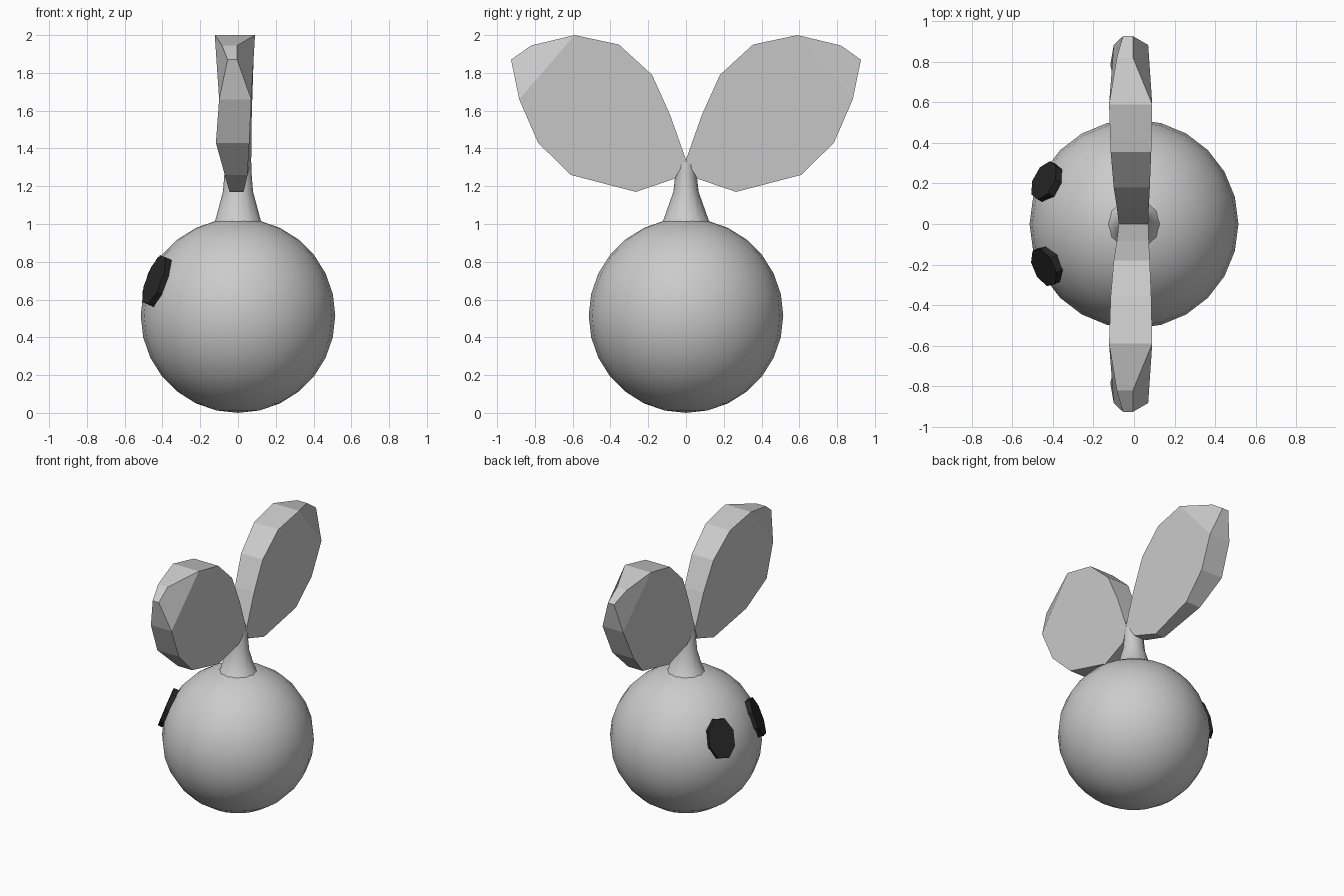
import bpy, bmesh
from math import sin, cos, pi
from mathutils import Vector

if "Cube" in bpy.data.objects:
    bpy.data.objects.remove(bpy.data.objects["Cube"])


def make_object(name, verts, faces, mat=None, smooth=False):
    mesh = bpy.data.meshes.new(name)
    mesh.from_pydata(verts, [], faces)
    bm = bmesh.new()
    bm.from_mesh(mesh)
    bmesh.ops.recalc_face_normals(bm, faces=bm.faces)
    for f in bm.faces:
        f.smooth = smooth and len(f.verts) == 4
    bm.to_mesh(mesh)
    bm.free()
    ob = bpy.data.objects.new(name, mesh)
    bpy.context.collection.objects.link(ob)
    if mat:
        mesh.materials.append(mat)
    return ob


def bridge(rings):
    """Join equal rings of points into side quads plus two end caps."""
    n = len(rings[0])
    verts = [p for r in rings for p in r]
    faces = [(k * n + i, k * n + (i + 1) % n, (k + 1) * n + (i + 1) % n, (k + 1) * n + i)
             for k in range(len(rings) - 1) for i in range(n)]
    faces += [tuple(range(n)), tuple(range(len(verts) - n, len(verts)))]
    return verts, faces


dark = bpy.data.materials.new("dark")
dark.diffuse_color = (0.02, 0.02, 0.02, 1)
dark.use_nodes = True
dark.node_tree.nodes["Principled BSDF"].inputs["Base Color"].default_value = dark.diffuse_color

# Round body
center = Vector((0, 0, 0.515))
bpy.ops.mesh.primitive_uv_sphere_add(segments=24, ring_count=14, radius=0.515, location=center)
bpy.context.object.name = "body"
bpy.ops.object.shade_smooth()

# Stem: flared at the body, flattened towards the top (z, x radius, y radius)
sections = [(0.96, 0.18, 0.18), (1.02, 0.12, 0.12), (1.17, 0.08, 0.067),
            (1.25, 0.073, 0.058), (1.33, 0.07, 0.05)]
rings = [[(rx * cos(2 * pi * i / 12), ry * sin(2 * pi * i / 12), z) for i in range(12)]
         for z, rx, ry in sections]
make_object("stem", *bridge(rings), smooth=True)

# Leaf outline: y, z, back x, front x
outline = [(0, 1.34, -.075, .07), (.085, 1.58, -.085, .073), (.18, 1.79, -.10, .078),
           (.355, 1.95, -.115, .085), (.59, 2.0, -.123, .09), (.82, 1.945, -.085, -.005),
           (.926, 1.87, -.055, -.005), (.883, 1.66, -.10, .07), (.783, 1.43, -.117, .06),
           (.61, 1.26, -.07, .05), (.265, 1.17, -.045, .03), (.06, 1.24, -.05, .045)]
n = len(outline)

for side, label in ((1, "left"), (-1, "right")):
    # Flat-faced leaf with a chamfered tip
    rings = [[(p[k], side * p[0], p[1]) for p in outline] for k in (2, 3)]
    verts, faces = bridge(rings)
    faces = faces[:-2]
    for o in (0, n):
        faces.append(tuple(o + i for i in (0, 1, 2, 3, 4, 7, 8, 9, 10, 11)))
        faces.append(tuple(o + i for i in (4, 5, 6, 7)))
    make_object(label + "_leaf", verts, faces)

    # Octagonal eye plate set into the body
    c = Vector((-0.445, side * 0.215, 0.705))
    normal = (c - center).normalized()
    u = Vector((0, 0, 1)).cross(normal).normalized()
    v = normal.cross(u)
    rings = [[c - normal * d + u * 0.102 * cos(a) + v * 0.145 * sin(a)
              for a in [2 * pi * (i + 0.35) / 8 for i in range(8)]] for d in (0, 0.05)]
    make_object(label + "_eye", *bridge(rings), mat=dark)
